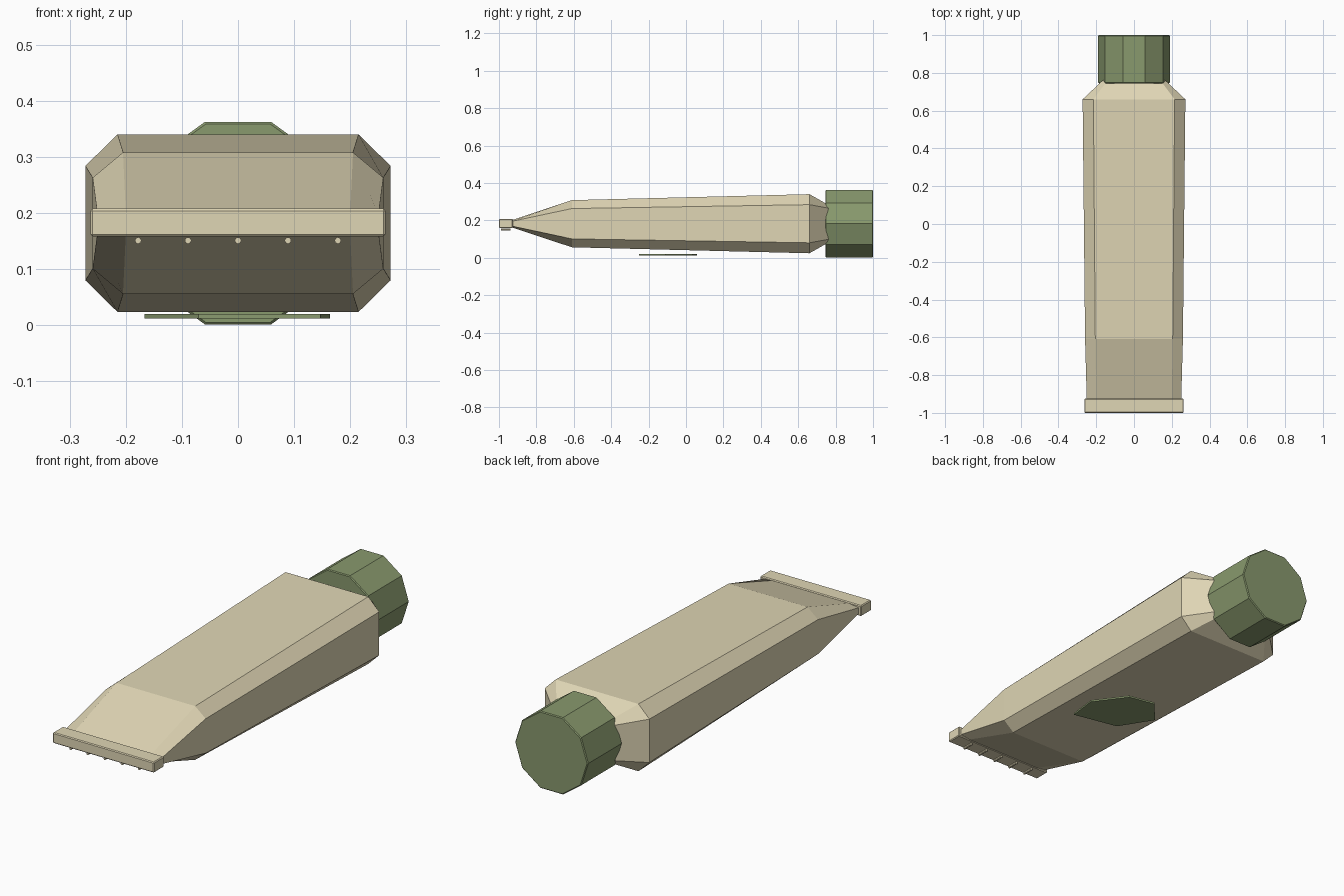
import bpy, bmesh, math
from mathutils import Matrix, Vector

cube = bpy.data.objects.get("Cube")
if cube:
    bpy.data.objects.remove(cube, do_unlink=True)

MID = 0.182  # height of the tube's long axis


def material(name, rgb):
    m = bpy.data.materials.new(name)
    m.use_nodes = True
    color = (*rgb, 1)
    m.diffuse_color = color
    m.node_tree.nodes["Principled BSDF"].inputs["Base Color"].default_value = color
    return m


beige = material("beige", (0.74, 0.67, 0.46))
green = material("olive green", (0.25, 0.32, 0.155))


def finish(name, bm, mat, bevel=0):
    bmesh.ops.recalc_face_normals(bm, faces=bm.faces[:])
    mesh = bpy.data.meshes.new(name)
    bm.to_mesh(mesh)
    bm.free()
    mesh.materials.append(mat)
    obj = bpy.data.objects.new(name, mesh)
    bpy.context.collection.objects.link(obj)
    if bevel:
        mod = obj.modifiers.new("Bevel", 'BEVEL')
        mod.width = bevel
        mod.segments = 1
        mod.limit_method = 'ANGLE'
        mod.angle_limit = math.radians(60)
    return obj


def cylinder(name, sides, radius, y0, y1, x, z, mat, bevel=0):
    """Flat-sided cylinder lying along y."""
    bm = bmesh.new()
    bmesh.ops.create_cone(bm, cap_ends=True, segments=sides, radius1=radius,
                          radius2=radius, depth=y1 - y0)
    # put a corner on +x before laying it down
    corner = max(bm.verts, key=lambda v: v.co.x).co
    turn = Matrix.Rotation(-math.atan2(corner.y, corner.x), 4, 'Z')
    lay = Matrix.Rotation(math.pi / 2, 4, 'X')
    move = Matrix.Translation((x, (y0 + y1) / 2, z))
    bm.transform(move @ lay @ turn)
    return finish(name, bm, mat, bevel)


# Tube body: chamfered rectangles lofted from the flat end to the neck
# (y, half width, half width of top, half height, half height of side)
sections = [
    (-0.93, 0.250, 0.200, 0.020, 0.013),
    (-0.61, 0.259, 0.205, 0.126, 0.081),
    (0.66, 0.272, 0.215, 0.158, 0.102),
    (0.78, 0.145, 0.125, 0.090, 0.080),
]
bm = bmesh.new()
rings = []
for y, w, wt, h, hs in sections:
    quarter = [(w, hs), (wt, h)]
    half = quarter + [(-a, b) for a, b in reversed(quarter)]
    ring = half + [(-a, -b) for a, b in half]
    rings.append([bm.verts.new((a, y, MID + b)) for a, b in ring])
for r, s in zip(rings, rings[1:]):
    for i in range(len(r)):
        j = (i + 1) % len(r)
        bm.faces.new((r[i], r[j], s[j], s[i]))
bm.faces.new(rings[0])
bm.faces.new(rings[-1])
finish("tube_body", bm, beige)

# Crimped strip closing the flat end
bm = bmesh.new()
bmesh.ops.create_cube(bm, size=1)
bm.transform(Matrix.Translation((0, -0.9625, MID + 0.001))
             @ Matrix.Diagonal((0.526, 0.075, 0.05, 1)))
finish("crimp_strip", bm, beige, 0.004)

# Small ridges under the crimp
for i in range(5):
    cylinder(f"crimp_ridge_{i + 1}", 8, 0.006, -0.99, -0.937,
             0.089 * (i - 2), 0.151, beige)

# Ten-sided screw cap
cylinder("screw_cap", 10, 0.19, 0.745, 1.0, 0, MID, green, 0.004)

# Thin irregular patch beneath the tube
outline = [(0.147, -0.25), (0.164, -0.11), (0.057, 0.035),
           (-0.07, 0.06), (-0.167, -0.05), (-0.07, -0.205)]
bm = bmesh.new()
face = bm.faces.new([bm.verts.new((x, y, 0.012)) for x, y in outline])
ext = bmesh.ops.extrude_face_region(bm, geom=[face])
top = [g for g in ext["geom"] if isinstance(g, bmesh.types.BMVert)]
bmesh.ops.translate(bm, verts=top, vec=Vector((0, 0, 0.008)))
finish("underside_patch", bm, green)
